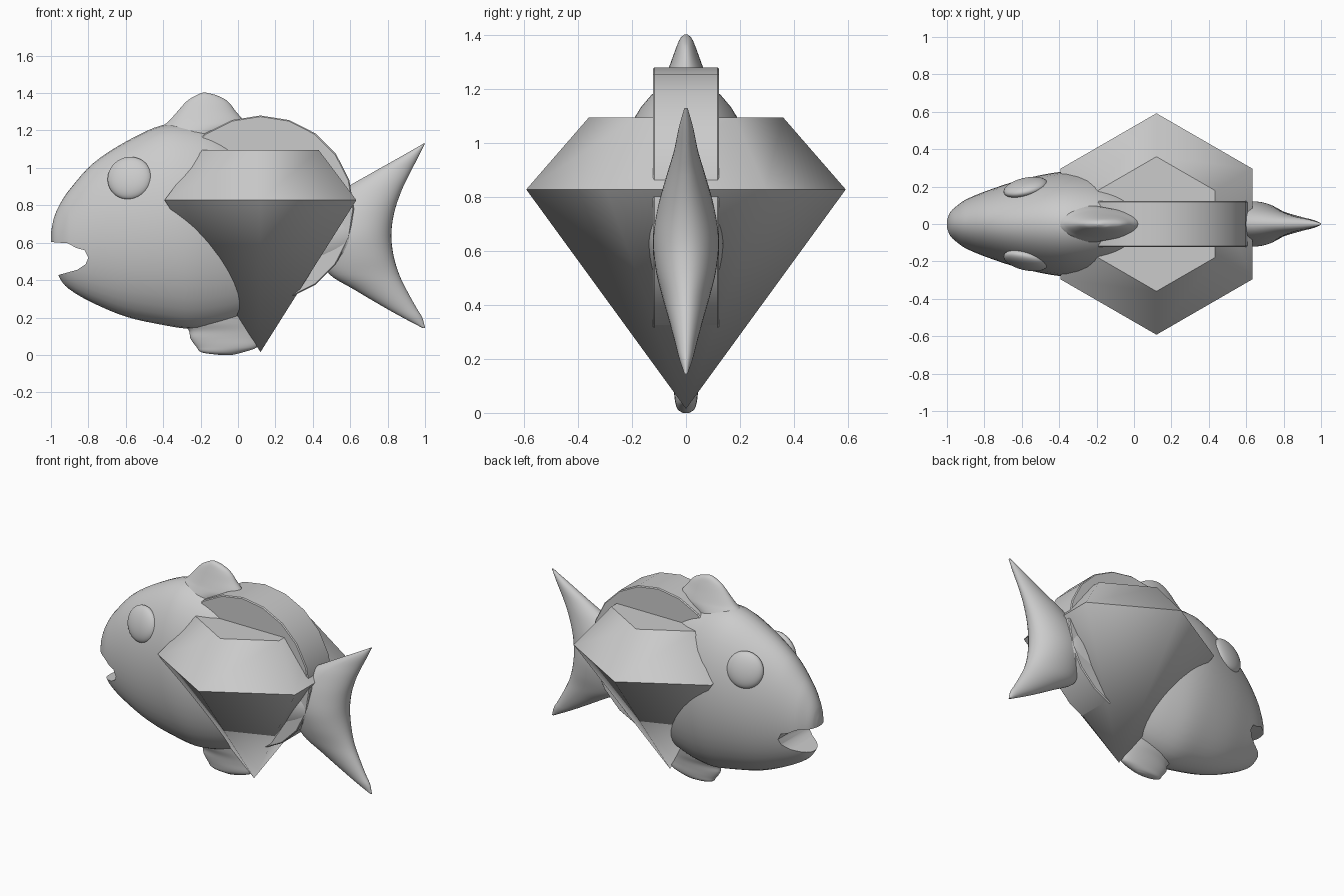
import bpy, bmesh, math
from mathutils import Vector

if "Cube" in bpy.data.objects:
    bpy.data.objects.remove(bpy.data.objects["Cube"])

def make(name, bm, angle=40):
    bmesh.ops.recalc_face_normals(bm, faces=bm.faces)
    me = bpy.data.meshes.new(name)
    bm.to_mesh(me)
    bm.free()
    ob = bpy.data.objects.new(name, me)
    bpy.context.collection.objects.link(ob)
    smooth(ob, angle)
    return ob

def smooth(ob, angle):
    bpy.ops.object.select_all(action='DESELECT')
    ob.select_set(True)
    bpy.context.view_layer.objects.active = ob
    bpy.ops.object.shade_smooth_by_angle(angle=math.radians(angle))

def spline(rows, steps):
    """Catmull-Rom through rows of section values."""
    p = [Vector(r) for r in rows]
    out = []
    for i in range(len(p) - 1):
        a, b, c, d = p[max(i - 1, 0)], p[i], p[i + 1], p[min(i + 2, len(p) - 1)]
        m0 = (c - a) / max(c[0] - a[0], 1e-6) * (c[0] - b[0])
        m1 = (d - b) / max(d[0] - b[0], 1e-6) * (c[0] - b[0])
        for k in range(steps):
            t = k / steps
            out.append(b * (2*t**3 - 3*t**2 + 1) + m0 * (t**3 - 2*t**2 + t)
                       + c * (3*t**2 - 2*t**3) + m1 * (t**3 - t**2))
    return out + [p[-1]]

def loft(name, axis, rows, steps=4, sides=40):
    """Ellipse sections (position, low, high, half_width) along x or z."""
    bm = bmesh.new()
    rings = []
    for t, lo, hi, w in spline(rows, steps):
        ring = []
        for i in range(sides):
            a = 2 * math.pi * i / sides
            m, y = (lo + hi) / 2 + (hi - lo) / 2 * math.cos(a), w * math.sin(a)
            ring.append(bm.verts.new((t, y, m) if axis == 'x' else (m, y, t)))
        rings.append(ring)
    for r, s in zip(rings, rings[1:]):
        for i in range(sides):
            j = (i + 1) % sides
            bm.faces.new((r[i], r[j], s[j], s[i]))
    bm.faces.new(rings[0])
    bm.faces.new(rings[-1])
    return make(name, bm)

# fish body
body = loft('body', 'x', [
    (-1.0, .58, .655, .02), (-.985, .50, .73, .06), (-.95, .405, .81, .095),
    (-.9, .35, .885, .13), (-.78, .28, 1.02, .18), (-.6, .205, 1.14, .238),
    (-.4, .16, 1.23, .278), (-.25, .14, 1.23, .282), (-.1, .16, 1.19, .255),
    (.05, .21, 1.1, .21), (.25, .31, .98, .165), (.45, .425, .86, .143),
    (.6, .5, .78, .12), (.7, .56, .7, .06)])

# mouth opening cut through the front of the body
bm = bmesh.new()
prof = [(-1.1, .615), (-.98, .602), (-.91, .597), (-.865, .572), (-.82, .56),
        (-.8, .52), (-.815, .485), (-.86, .455), (-.95, .43), (-1.1, .385)]
face = bm.faces.new([bm.verts.new((x, -.4, z)) for x, z in prof])
ext = bmesh.ops.extrude_face_region(bm, geom=[face])
bmesh.ops.translate(bm, vec=(0, .8, 0),
                    verts=[v for v in ext['geom'] if isinstance(v, bmesh.types.BMVert)])
cutter = make('mouth_cutter', bm)
cutter.hide_render = True
mod = body.modifiers.new('mouth', 'BOOLEAN')
mod.operation = 'DIFFERENCE'
mod.object = cutter
mod.solver = 'EXACT'
bpy.context.view_layer.objects.active = body
bpy.ops.object.modifier_apply(modifier=mod.name)
bpy.data.objects.remove(cutter)
smooth(body, 40)

# tail fin
loft('tail_fin', 'z', [
    (.145, .985, 1.0, .006), (.2, .88, .985, .025), (.25, .79, .955, .038),
    (.35, .62, .9, .065), (.43, .49, .862, .088), (.53, .45, .832, .112),
    (.64, .43, .82, .122), (.76, .45, .835, .105), (.88, .56, .875, .072),
    (.97, .71, .918, .045), (1.06, .87, .965, .026), (1.13, .992, 1.0, .006)])

# back fin and belly fin
loft('back_fin', 'z', [
    (1.05, -.55, -.1, .13), (1.18, -.44, -.06, .1), (1.225, -.4, .025, .085),
    (1.25, -.37, .03, .075), (1.3, -.325, -.01, .056), (1.36, -.27, -.06, .034),
    (1.39, -.22, -.12, .02), (1.402, -.19, -.17, .006)])
loft('belly_fin', 'z', [
    (0.0, -.1, -.03, .012), (.012, -.19, .02, .03), (.04, -.22, .1, .04),
    (.09, -.255, .11, .046), (.13, -.262, .11, .052), (.17, -.3, .1, .065),
    (.25, -.3, .1, .08)])

# eyes
for side, sy in (('left', 1), ('right', -1)):
    bpy.ops.mesh.primitive_uv_sphere_add(
        segments=32, ring_count=20, radius=1, location=(-.58, sy * .195, .945),
        rotation=(math.radians(14) * sy, 0, math.radians(13) * sy))
    eye = bpy.context.object
    eye.name = side + '_eye'
    eye.scale = (.12, .045, .117)
    smooth(eye, 40)

# six-sided gem through the middle
bm = bmesh.new()
def hexagon(r, z):
    return [bm.verts.new((.12 + r * math.sin(i * math.pi / 3),
                          r * math.cos(i * math.pi / 3), z)) for i in range(6)]
table, girdle = hexagon(.36, 1.095), hexagon(.592, .828)
tip = bm.verts.new((.12, 0, .015))
bm.faces.new(table)
for i in range(6):
    j = (i + 1) % 6
    bm.faces.new((table[i], table[j], girdle[j], girdle[i]))
    bm.faces.new((girdle[i], girdle[j], tip))
make('gem', bm, 52)

# upright disc with a slim rim
bpy.ops.mesh.primitive_cylinder_add(vertices=20, radius=.5, depth=.246,
                                    location=(.12, 0, .78),
                                    rotation=(math.pi / 2, 0, 0))
disc = bpy.context.object
disc.name = 'disc'
bev = disc.modifiers.new('rim', 'BEVEL')
bev.width = .006
bev.segments = 1
smooth(disc, 30)
